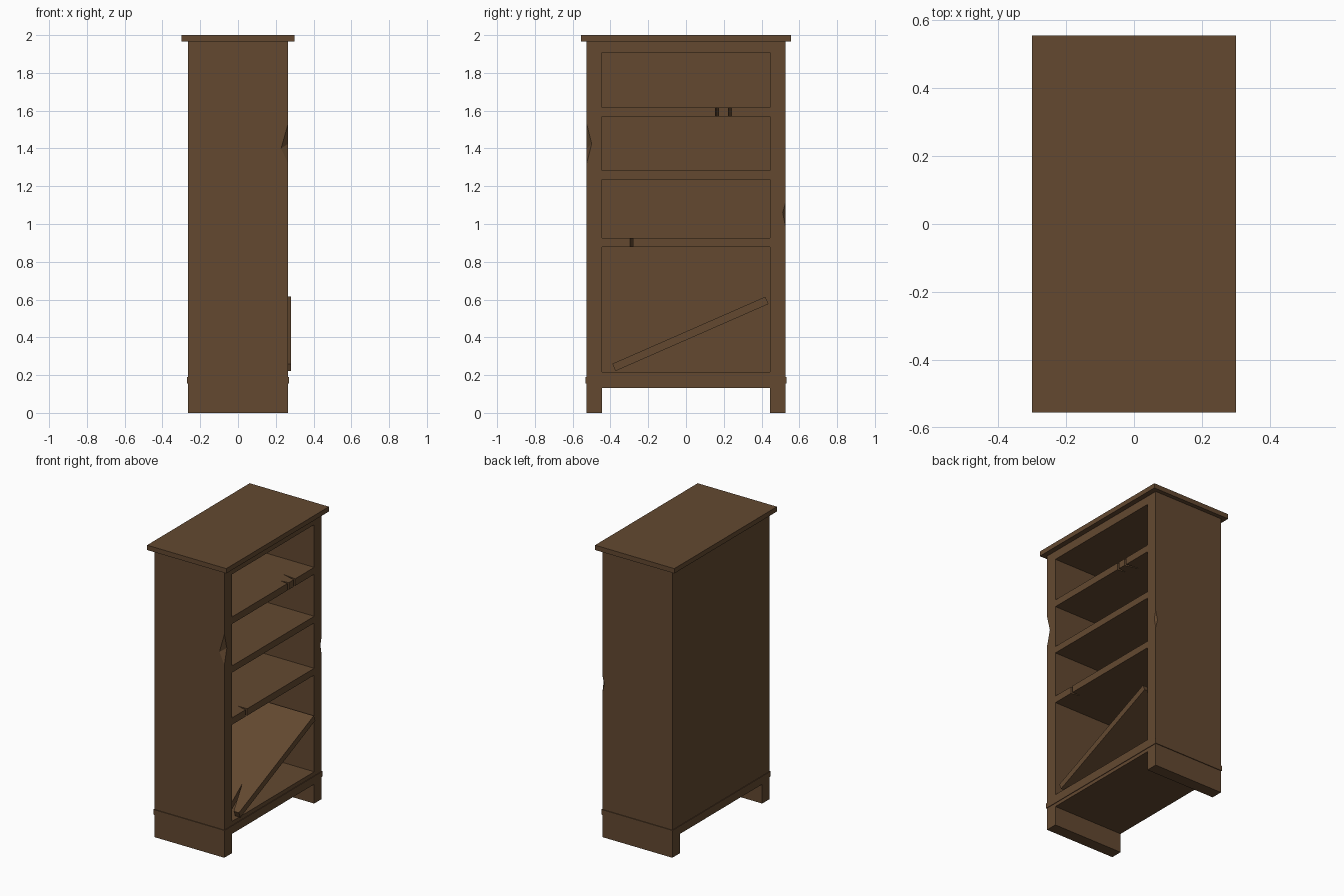
import bpy, bmesh
from math import atan2, hypot
from mathutils import Vector

if "Cube" in bpy.data.objects:
    bpy.data.objects.remove(bpy.data.objects["Cube"])

wood = bpy.data.materials.new("brown_wood")
wood.diffuse_color = (0.125, 0.066, 0.03, 1)
wood.use_nodes = True
wood.node_tree.nodes["Principled BSDF"].inputs["Base Color"].default_value = wood.diffuse_color


def to_object(name, bm):
    bmesh.ops.recalc_face_normals(bm, faces=bm.faces)
    mesh = bpy.data.meshes.new(name)
    bm.to_mesh(mesh)
    bm.free()
    mesh.materials.append(wood)
    obj = bpy.data.objects.new(name, mesh)
    bpy.context.collection.objects.link(obj)
    return obj


def slab(name, outline, z0, z1):
    """Flat board: an xy outline extruded from z0 to z1."""
    bm = bmesh.new()
    face = bm.faces.new([bm.verts.new((x, y, z0)) for x, y in outline])
    new = bmesh.ops.extrude_face_region(bm, geom=[face])["geom"]
    verts = [g for g in new if isinstance(g, bmesh.types.BMVert)]
    bmesh.ops.translate(bm, verts=verts, vec=(0, 0, z1 - z0))
    return to_object(name, bm)


def box(name, x0, x1, y0, y1, z0, z1):
    return slab(name, [(x0, y0), (x1, y0), (x1, y1), (x0, y1)], z0, z1)


def chip(target, top, bottom, side, front):
    """Knock a two-faceted chip out of a vertical corner."""
    mid = (Vector(side) + Vector(front)) / 2
    bm = bmesh.new()
    v = [bm.verts.new(mid + (Vector(p) - mid) * 1.3) for p in (top, bottom, side, front)]
    for tri in ((0, 1, 2), (0, 1, 3), (0, 2, 3), (1, 2, 3)):
        bm.faces.new([v[i] for i in tri])
    cutter = to_object("chip_cutter", bm)
    cutter.hide_render = True
    mod = target.modifiers.new("chip", 'BOOLEAN')
    mod.operation = 'DIFFERENCE'
    mod.solver = 'EXACT'
    mod.object = cutter
    bpy.context.view_layer.objects.active = target
    bpy.ops.object.modifier_apply(modifier=mod.name)
    bpy.data.objects.remove(cutter)


X, Y, IN, BACK, ROOF = 0.265, 0.526, 0.446, -0.235, 1.967

# Carcass: top, sides that run down as feet, back, base and header
box("top_board", -0.30, 0.30, -0.555, 0.555, ROOF, 2.0)
left = box("left_side", -X, X, -Y, -IN, 0, ROOF)
right = box("right_side", -X, X, IN, Y, 0, ROOF)
box("back_panel", -X, BACK, -IN, IN, 0.2175, ROOF)
box("base_board", -X, X, -IN, IN, 0.132, 0.2175)
box("header_board", BACK, X, -IN, IN, 1.909, ROOF)

# Slim moulding around the base
box("base_moulding", -0.269, 0.269, -0.531, 0.531, 0.155, 0.19)

# Chipped corners of the open side
chip(left, (X, -Y, 1.53), (X, -Y, 1.32), (0.228, -Y, 1.40), (X, -0.499, 1.425))
chip(right, (X, Y, 1.11), (X, Y, 0.99), (0.25, Y, 1.05), (X, 0.512, 1.06))

# Shelves, some with thin cracks (position, depth, drift of the tip)
shelves = [
    (0.879, 0.926, [(-0.288, 0.07, 0.01)]),
    (1.236, 1.282, []),
    (1.569, 1.617, [(0.164, 0.06, 0.0), (0.232, 0.10, 0.02)]),
]
for i, (z0, z1, cracks) in enumerate(shelves):
    front = [(X, -IN)]
    for y, depth, drift in cracks:
        front += [(X, y - 0.008), (X - depth, y + drift), (X, y + 0.008)]
    slab(f"shelf_{i + 1}", [(BACK, -IN)] + front + [(X, IN), (BACK, IN)], z0, z1)

# Fallen shelf leaning across the bottom bay, split at its lower end
dy, dz = 0.81, 0.355
length = hypot(dy, dz)
outline = [(-0.22, 0), (0.195, 0), (0.163, 0.22), (0.24, 0), (0.28, 0),
           (0.28, length), (-0.22, length)]
fallen = slab("fallen_shelf", outline, -0.042, 0)
fallen.location = (0, -0.39, 0.26)
fallen.rotation_euler.x = atan2(dz, dy)
